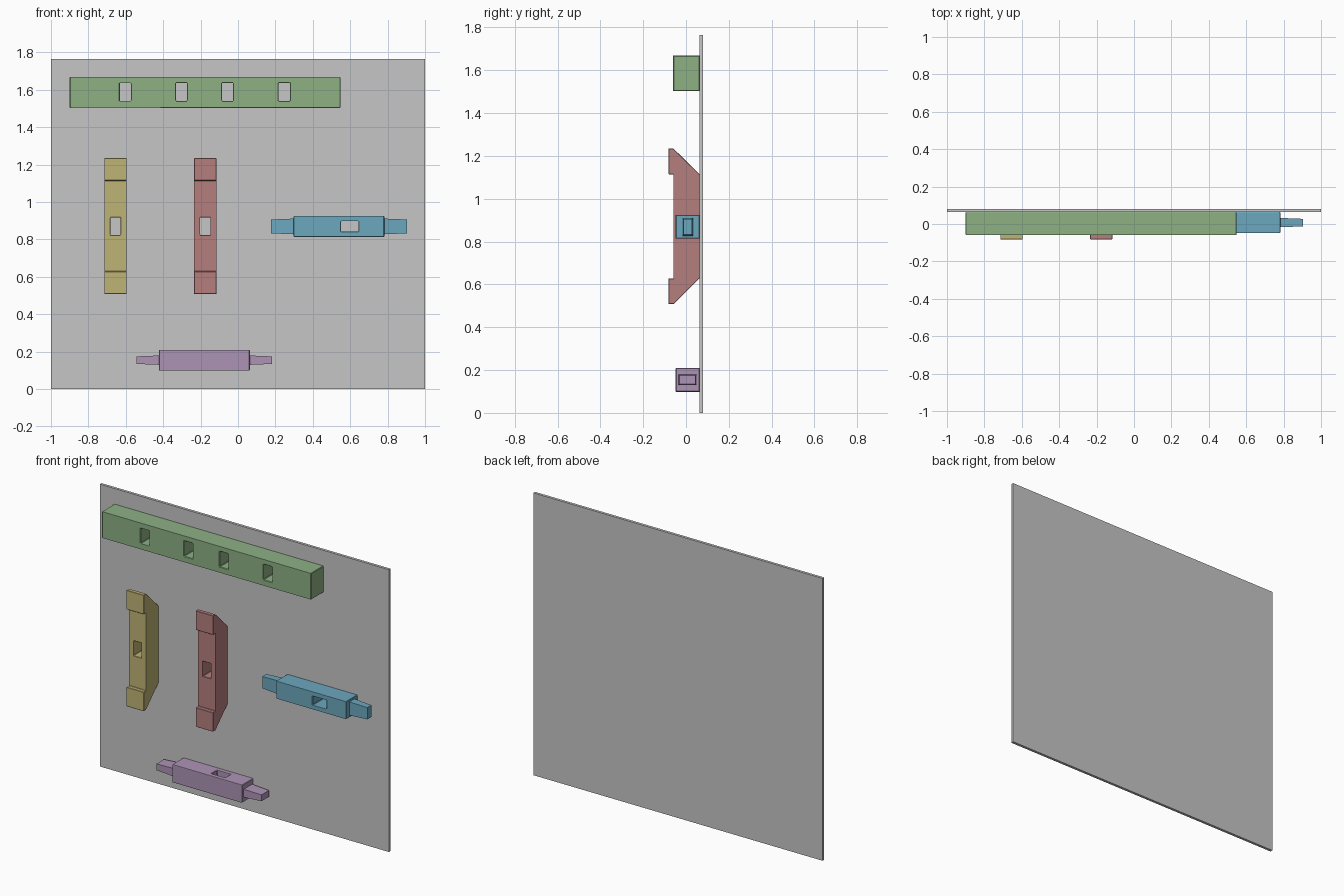
import bpy, bmesh
from mathutils import Vector

if "Cube" in bpy.data.objects:
    bpy.data.objects.remove(bpy.data.objects["Cube"])

BACK = 0.063  # plane where every timber touches the board


def material(name, rgb):
    m = bpy.data.materials.new(name)
    m.diffuse_color = [(c / 255 / 12.92) if c < 10 else ((c / 255 + 0.055) / 1.055) ** 2.4
                       for c in rgb] + [1.0]
    m.use_nodes = True
    m.node_tree.nodes["Principled BSDF"].inputs["Base Color"].default_value = m.diffuse_color
    return m


grey = material("board grey", (198, 198, 198))
green = material("soft green", (141, 177, 132))
yellow = material("straw yellow", (190, 179, 117))
red = material("dusty red", (182, 127, 127))
blue = material("steel blue", (108, 168, 191))
purple = material("soft purple", (174, 148, 182))


def prism(name, outline, x0, x1, mat=None):
    """Extrude a (y, z) outline from x0 to x1."""
    bm = bmesh.new()
    face = bm.faces.new([bm.verts.new((x0, y, z)) for y, z in outline])
    ext = bmesh.ops.extrude_face_region(bm, geom=[face])
    for v in ext["geom"]:
        if isinstance(v, bmesh.types.BMVert):
            v.co.x = x1
    bmesh.ops.recalc_face_normals(bm, faces=bm.faces)
    mesh = bpy.data.meshes.new(name)
    bm.to_mesh(mesh)
    bm.free()
    if mat:
        mesh.materials.append(mat)
    ob = bpy.data.objects.new(name, mesh)
    bpy.context.collection.objects.link(ob)
    return ob


def box(name, x, y, z, mat=None):
    return prism(name, [(y[0], z[0]), (y[1], z[0]), (y[1], z[1]), (y[0], z[1])], x[0], x[1], mat)


def finish(ob, holes=(), chamfer=0.003):
    """Cut the mortises, then ease the edges."""
    cutters = [box("mortise_cutter", *h) for h in holes]
    for c in cutters:
        c.hide_render = True
        mod = ob.modifiers.new("mortise", 'BOOLEAN')
        mod.object, mod.operation, mod.solver = c, 'DIFFERENCE', 'EXACT'
    if chamfer:
        mod = ob.modifiers.new("eased edges", 'BEVEL')
        mod.width, mod.segments = chamfer, 1
        mod.limit_method, mod.angle_limit = 'ANGLE', 0.5
    bpy.context.view_layer.update()
    ob.data = bpy.data.meshes.new_from_object(
        ob.evaluated_get(bpy.context.evaluated_depsgraph_get()))
    ob.modifiers.clear()
    for c in cutters:
        bpy.data.objects.remove(c)


def tenon(name, root, tip, cy, cz, hy, hz, mat):
    """End peg narrowing slightly from root to tip."""
    ob = box(name, (root, tip), (cy - hy, cy + hy), (cz - hz, cz + hz), mat)
    for v in ob.data.vertices:
        if abs(v.co.x - tip) < 1e-4:
            v.co.y = cy + (v.co.y - cy) * (1 - 0.005 / hy)
            v.co.z = cz + (v.co.z - cz) * (1 - 0.005 / hz)


THROUGH = (-0.2, 0.0645)

# Backing board
box("backing_board", (-1, 1), (BACK, 0.08), (0, 1.765), grey)

# Long beam with four mortises
beam = box("long_beam", (-0.90, 0.548), (-0.06, BACK), (1.503, 1.668), green)
finish(beam, [((cx - 0.03, cx + 0.03), THROUGH, (1.54, 1.636))
              for cx in (-0.602, -0.302, -0.056, 0.247)])

# Two upright brackets with angled ends and raised feet
half = [(-0.082, 0.363), (-0.058, 0.363), (BACK, 0.243)]
lip = [(-0.058, 0.243), (-0.082, 0.243)]
mid = 0.871
outline = ([(y, mid + z) for y, z in half] + [(y, mid - z) for y, z in reversed(half)]
           + [(y, mid - z) for y, z in reversed(lip)] + [(y, mid + z) for y, z in lip])
for name, cx, mat in (("left_bracket", -0.655, yellow), ("right_bracket", -0.175, red)):
    ob = prism(name, outline, cx - 0.06, cx + 0.06, mat)
    finish(ob, [((cx - 0.028, cx + 0.028), THROUGH, (0.824, 0.917))], chamfer=0.002)

# Two short rails with tenons; the lower one is rolled a quarter turn
CY, HALF = 0.0075, 0.0555
for name, cx, cz, mat, rolled in (("middle_rail", 0.54, 0.869, blue, False),
                                  ("lower_rail", -0.18, 0.154, purple, True)):
    ob = box(name, (cx - 0.243, cx + 0.243), (CY - HALF, CY + HALF), (cz - HALF, cz + HALF), mat)
    hx = (cx + 0.01, cx + 0.104)
    hole = ((hx, (CY - 0.028, CY + 0.028), (cz - 0.2, cz + 0.2)) if rolled
            else (hx, THROUGH, (cz - 0.028, cz + 0.028)))
    finish(ob, [hole])
    hy, hz = (0.042, 0.025) if rolled else (0.025, 0.042)
    for side, s in (("left", -1), ("right", 1)):
        tenon(f"{name}_{side}_tenon", cx + s * 0.24, cx + s * 0.363, CY, cz, hy, hz, mat)
